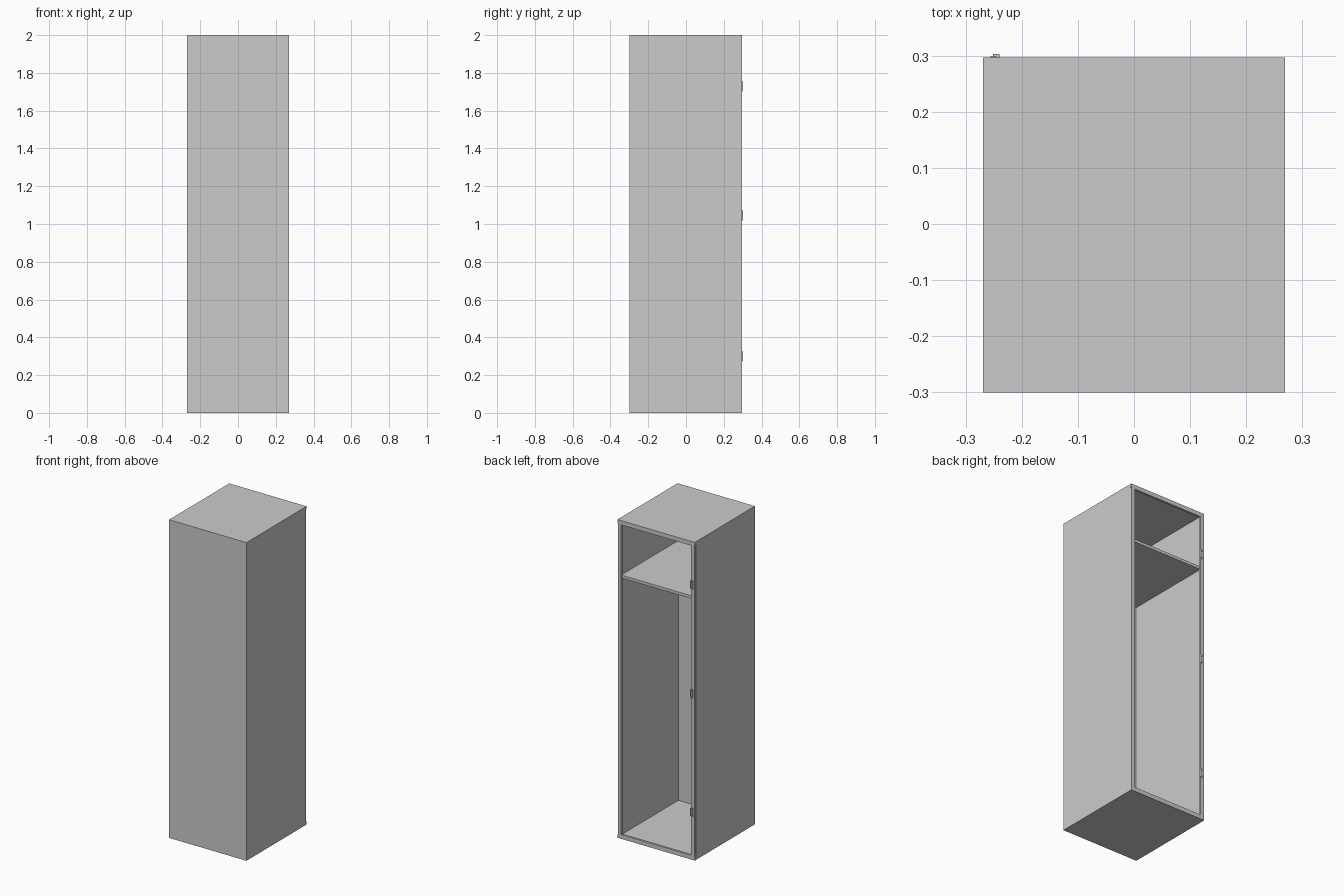
import bpy

if "Cube" in bpy.data.objects:
    bpy.data.objects.remove(bpy.data.objects["Cube"])

W, B, H = 0.269, 0.297, 2.0    # half width, back edge y, height
F = -0.3                       # front face y
T = 0.02                       # panel thickness
SEAM = 0.284                   # where the rear rim starts


def box(name, x0, x1, y0, y1, z0, z1):
    bpy.ops.mesh.primitive_cube_add(
        size=1, location=((x0 + x1) / 2, (y0 + y1) / 2, (z0 + z1) / 2))
    ob = bpy.context.object
    ob.name = name
    ob.scale = (x1 - x0, y1 - y0, z1 - z0)
    bpy.ops.object.transform_apply(location=False, rotation=False, scale=True)
    return ob


# Carcass panels
box("front_panel", -W, W, F, F + T, 0, H)
box("top_panel", -W, W, F + T, B, H - T, H)
box("bottom_panel", -W, W, F + T, B, 0, T)
for side, s in (("left", -1), ("right", 1)):
    a, b = sorted((s * W, s * (W - T)))
    box(side + "_panel", a, b, F + T, SEAM, T, H - T)
    # Rear rim upright, set in slightly to leave a shadow groove
    a, b = sorted((s * (W - 0.003), s * (W - 0.026)))
    box(side + "_rim", a, b, SEAM, B, T, H - T)

# Rear rim rails
box("top_rim", -W + 0.026, W - 0.026, SEAM, B, H - 0.027, H - T)
box("bottom_rim", -W + 0.026, W - 0.026, SEAM, B, T, 0.027)

# Upper shelf
box("shelf", -W + T, W - T, F + T, 0.288, 1.635, 1.653)

# Latch keepers: a plate with a raised loop
for i, z in enumerate((0.30, 1.045, 1.73), 1):
    box(f"latch_plate_{i}", -0.256, -0.246, B, 0.2995, z - 0.028, z + 0.028)
    for end, dz in (("lower", -0.020), ("upper", 0.020)):
        box(f"latch_{end}_arm_{i}", -0.251, -0.240, 0.2965, 0.303,
            z + dz - 0.004, z + dz + 0.004)
    box(f"latch_bar_{i}", -0.245, -0.240, 0.2965, 0.303, z - 0.016, z + 0.016)
